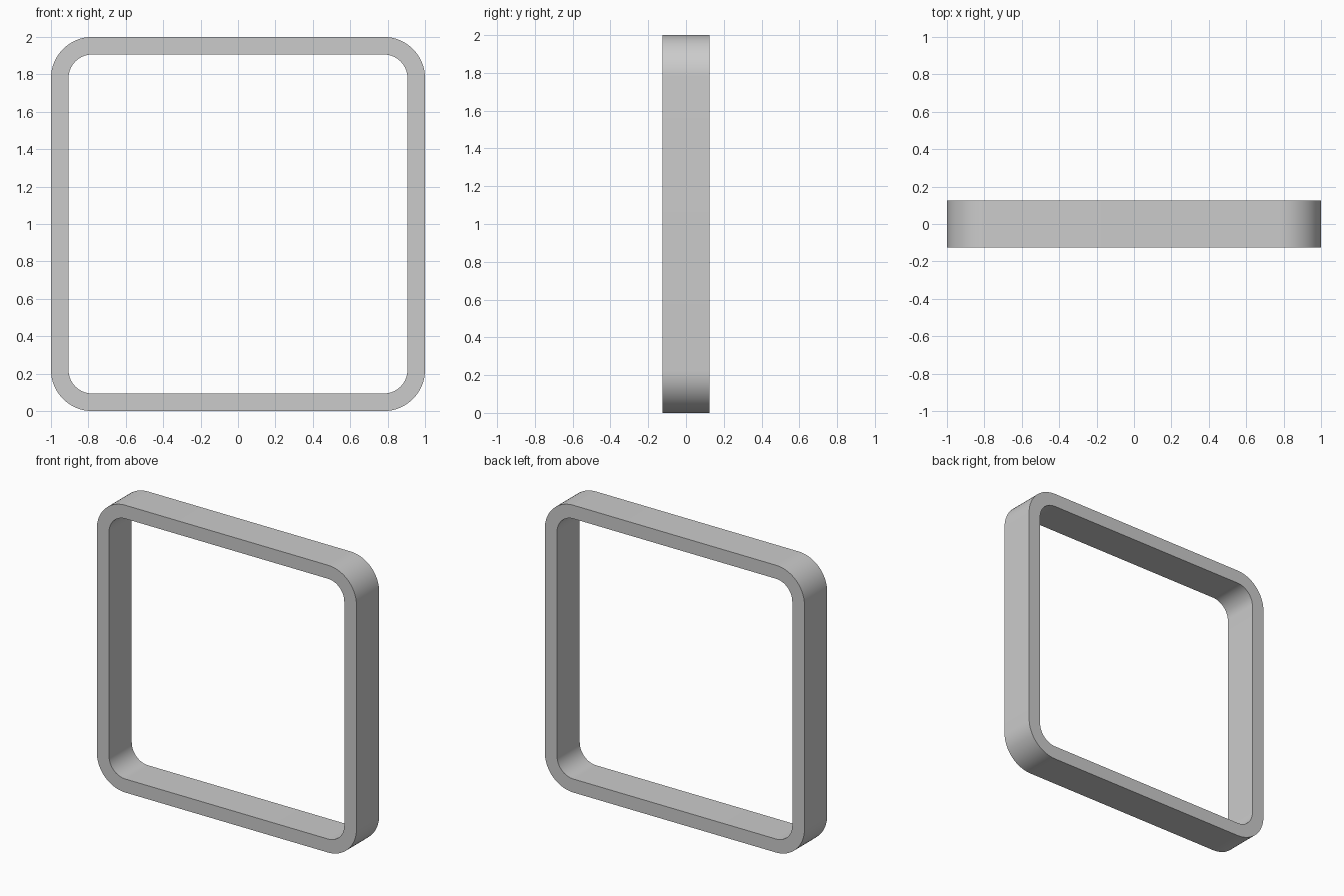
import bpy, bmesh, math

if "Cube" in bpy.data.objects:
    bpy.data.objects.remove(bpy.data.objects["Cube"])

HALF, RADIUS, WALL, DEPTH = 1.0, 0.22, 0.094, 0.125
STEPS = 16  # segments per rounded corner


def rounded_square(half, radius):
    """Points of a rounded square in x/z, standing around z = 1."""
    points = []
    for corner in range(4):
        mid = math.radians(45 + 90 * corner)
        cx = math.copysign(half - radius, math.cos(mid))
        cz = math.copysign(half - radius, math.sin(mid)) + HALF
        for i in range(STEPS + 1):
            a = math.radians(90 * (corner + i / STEPS))
            points.append((cx + radius * math.cos(a), cz + radius * math.sin(a)))
    return points


# Square frame: four loops (outer/inner, front/back) bridged into a ring
bm = bmesh.new()
outer = rounded_square(HALF, RADIUS)
inner = rounded_square(HALF - WALL, RADIUS - WALL)
loops = [[bm.verts.new((x, y, z)) for x, z in pts]
         for pts, y in ((outer, -DEPTH), (outer, DEPTH), (inner, DEPTH), (inner, -DEPTH))]
count = len(outer)
for k in range(4):
    a, b = loops[k], loops[(k + 1) % 4]
    for i in range(count):
        j = (i + 1) % count
        bm.faces.new((a[i], a[j], b[j], b[i]))
bmesh.ops.recalc_face_normals(bm, faces=bm.faces)

mesh = bpy.data.meshes.new("square_frame")
bm.to_mesh(mesh)
bm.free()
frame = bpy.data.objects.new("square_frame", mesh)
bpy.context.collection.objects.link(frame)

# Smooth corners, crisp rims
bpy.context.view_layer.objects.active = frame
frame.select_set(True)
bpy.ops.object.shade_smooth_by_angle(angle=math.radians(30))
